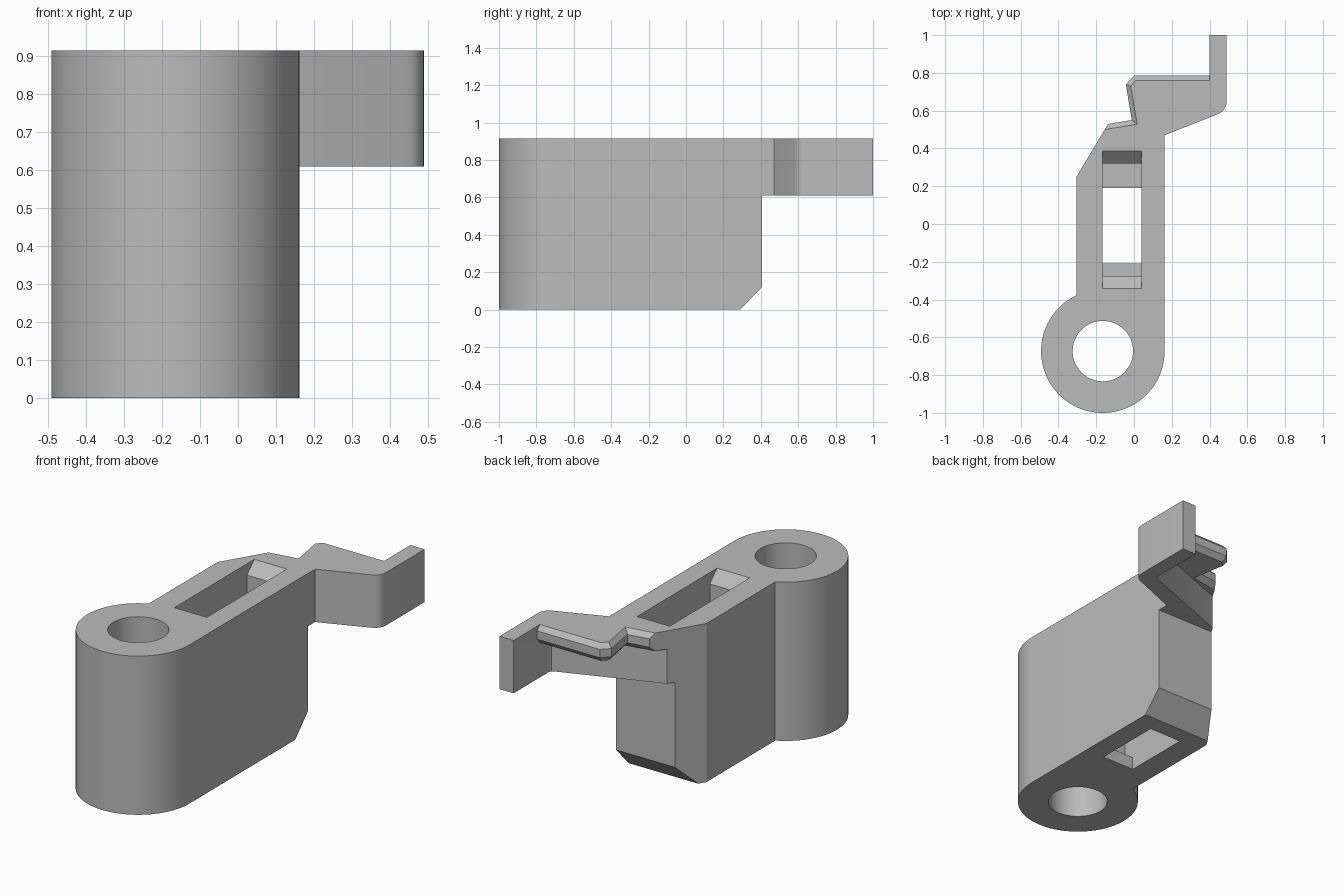
import bpy, bmesh, math

cube = bpy.data.objects.get("Cube")
if cube:
    bpy.data.objects.remove(cube, do_unlink=True)

TOP = 0.915       # overall height
ARM_Z = 0.61      # underside of the arm
PLATE_Z = 0.81    # underside of the latch plate
CX, CY = -0.165, -0.673   # pivot axis
RADIUS, BORE = 0.327, 0.16

grey = bpy.data.materials.new("plain grey")
grey.use_nodes = True
grey.diffuse_color = (0.5, 0.5, 0.5, 1)
grey.node_tree.nodes["Principled BSDF"].inputs["Base Color"].default_value = (0.5, 0.5, 0.5, 1)


def loft(name, rings):
    """Closed solid through matching rings of 3D points."""
    bm = bmesh.new()
    loops = [[bm.verts.new(p) for p in ring] for ring in rings]
    n = len(loops[0])
    for a, b in zip(loops, loops[1:]):
        for i in range(n):
            j = (i + 1) % n
            bm.faces.new((a[i], a[j], b[j], b[i]))
    bm.faces.new(loops[0][::-1])
    bm.faces.new(loops[-1])
    bmesh.ops.recalc_face_normals(bm, faces=bm.faces)
    mesh = bpy.data.meshes.new(name)
    bm.to_mesh(mesh)
    bm.free()
    mesh.materials.append(grey)
    obj = bpy.data.objects.new(name, mesh)
    bpy.context.collection.objects.link(obj)
    return obj


def prism_z(name, outline, z0, z1):
    return loft(name, [[(x, y, z) for x, y in outline] for z in (z0, z1)])


def prism_x(name, profile, x0, x1):
    return loft(name, [[(x, y, z) for y, z in profile] for x in (x0, x1)])


def arc(cx, cy, r, a0, a1, n):
    return [(cx + r * math.cos(a0 + (a1 - a0) * i / n),
             cy + r * math.sin(a0 + (a1 - a0) * i / n)) for i in range(n + 1)]


def combine(target, other, operation):
    mod = target.modifiers.new(operation.lower(), 'BOOLEAN')
    mod.operation, mod.solver, mod.object = operation, 'EXACT', other
    bpy.context.view_layer.objects.active = target
    bpy.ops.object.modifier_apply(modifier=mod.name)
    bpy.data.objects.remove(other, do_unlink=True)


def slant(y):
    """Point on the slanted left rear side at depth y."""
    return (-0.305 + (y - 0.25) * 0.6, y)


# Main body: round pivot end running into a straight block
left_angle = math.pi - math.acos(0.14 / RADIUS)
body_outline = arc(CX, CY, RADIUS, left_angle, 2 * math.pi, 64)
body_outline += [(0.162, 0.405), slant(0.405), slant(0.25)]
body = prism_z("lever_body", body_outline, 0, TOP)

# Chamfer along the lower rear edge
chamfer = prism_x("chamfer_cutter",
                  [(0.271, -0.02), (0.424, 0.14), (0.6, 0.14), (0.6, -0.02)], -1, 1)
combine(body, chamfer, 'DIFFERENCE')

# Angled arm with a straight end tab
arm_outline = [(0.162, 0.3), (0.162, 0.47), (0.44, 0.58)]
arm_outline += arc(0.425, 0.645, 0.065, -math.pi / 3, 0, 6)
arm_outline += [(0.49, 1.0), (0.40, 1.0), (0.40, 0.68), (0.393, 0.664), (0.378, 0.655),
                slant(0.442), slant(0.25), (-0.2, 0.25)]
combine(body, prism_z("arm", arm_outline, ARM_Z, TOP), 'UNION')

# Latch plate with bevelled upper and lower rims
root = [slant(0.25), (-0.2, 0.25), (0.15, 0.3), (0.15, 0.48), (0.43, 0.6)]
inner = root + [(0.43, 0.76), (0.01, 0.76), (-0.018, 0.73), (0.017, 0.528), slant(0.5)]
outer = root + [(0.43, 0.785), (0.0, 0.785), (-0.043, 0.74), (-0.012, 0.55), slant(0.53)]
layers = [(inner, PLATE_Z), (outer, PLATE_Z + 0.03), (outer, TOP - 0.027), (inner, TOP)]
plate = loft("latch_plate", [[(x, y, z) for x, y in ring] for ring, z in layers])
combine(body, plate, 'UNION')

# Slot: flared mouth, wide chamber, narrower opening in the floor
slot_profile = [(-0.21, -0.1), (0.19, -0.1), (0.19, 0.075), (0.32, 0.075),
                (0.32, 0.85), (0.387, TOP), (0.387, 1.1),
                (-0.342, 1.1), (-0.342, TOP), (-0.275, 0.85),
                (-0.275, 0.075), (-0.21, 0.075)]
combine(body, prism_x("slot_cutter", slot_profile, -0.167, 0.041), 'DIFFERENCE')

# Pivot bore
bore = prism_z("bore_cutter", arc(CX, CY, BORE, 0, 2 * math.pi, 64)[:-1], -0.1, 1.1)
combine(body, bore, 'DIFFERENCE')

# Smooth round walls, crisp edges
bpy.ops.object.select_all(action='DESELECT')
body.select_set(True)
bpy.context.view_layer.objects.active = body
bpy.ops.object.shade_smooth_by_angle(angle=math.radians(25))
